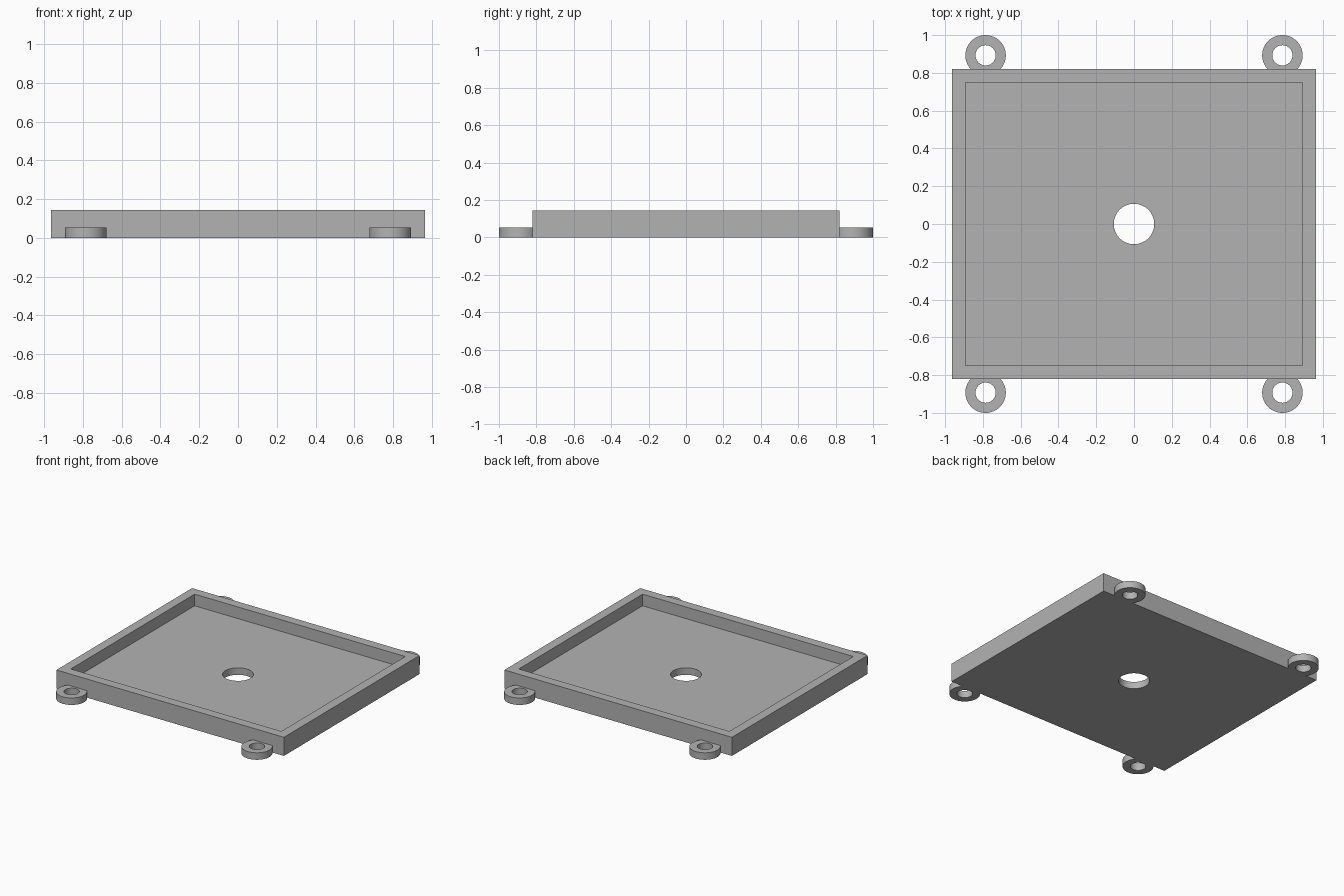
import bpy
import math

cube = bpy.data.objects.get("Cube")
if cube:
    bpy.data.objects.remove(cube, do_unlink=True)

MM = 1 / 28          # scale: the tray is 56 units long overall
FLOOR = 1.5
HEIGHT = 4

grey = bpy.data.materials.new("plain_grey")
grey.use_nodes = True
colour = (0.45, 0.45, 0.45, 1)
grey.diffuse_color = colour
grey.node_tree.nodes["Principled BSDF"].inputs["Base Color"].default_value = colour


def finish(obj, name):
    obj.name = name
    bpy.ops.object.transform_apply(location=False, rotation=False, scale=True)
    obj.data.materials.append(grey)
    return obj


def box(name, x, y, z0, z1):
    bpy.ops.mesh.primitive_cube_add(size=1, location=(0, 0, (z0 + z1) / 2 * MM))
    obj = bpy.context.object
    obj.scale = (x * MM, y * MM, (z1 - z0) * MM)
    return finish(obj, name)


def cylinder(name, radius, x, y, z0, z1):
    bpy.ops.mesh.primitive_cylinder_add(
        vertices=64, radius=radius * MM, depth=(z1 - z0) * MM,
        location=(x * MM, y * MM, (z0 + z1) / 2 * MM))
    return finish(bpy.context.object, name)


def combine(target, tool, operation):
    """Apply a boolean and remove the tool object."""
    mod = target.modifiers.new("boolean", 'BOOLEAN')
    mod.operation = operation
    mod.solver = 'EXACT'
    mod.object = tool
    bpy.context.view_layer.objects.active = target
    bpy.ops.object.modifier_apply(modifier=mod.name)
    bpy.data.objects.remove(tool, do_unlink=True)


# Rectangular tray with raised rim
tray = box("tray", 54, 46, 0, HEIGHT)

# Screw lugs at the four corners, merged into the long walls
for x in (-22, 22):
    for y in (-25, 25):
        combine(tray, cylinder("lug", 3, x, y, 0, FLOOR), 'UNION')
        combine(tray, cylinder("lug_hole", 1.5, x, y, -1, FLOOR + 1), 'DIFFERENCE')

# Recess and round hole in the floor
combine(tray, box("recess", 50, 42, FLOOR, HEIGHT + 1), 'DIFFERENCE')
combine(tray, cylinder("centre_hole", 3, 0, 0, -1, HEIGHT), 'DIFFERENCE')

# Smooth round walls, crisp edges
bpy.ops.object.select_all(action='DESELECT')
tray.select_set(True)
bpy.context.view_layer.objects.active = tray
bpy.ops.object.shade_smooth_by_angle(angle=math.radians(30))
